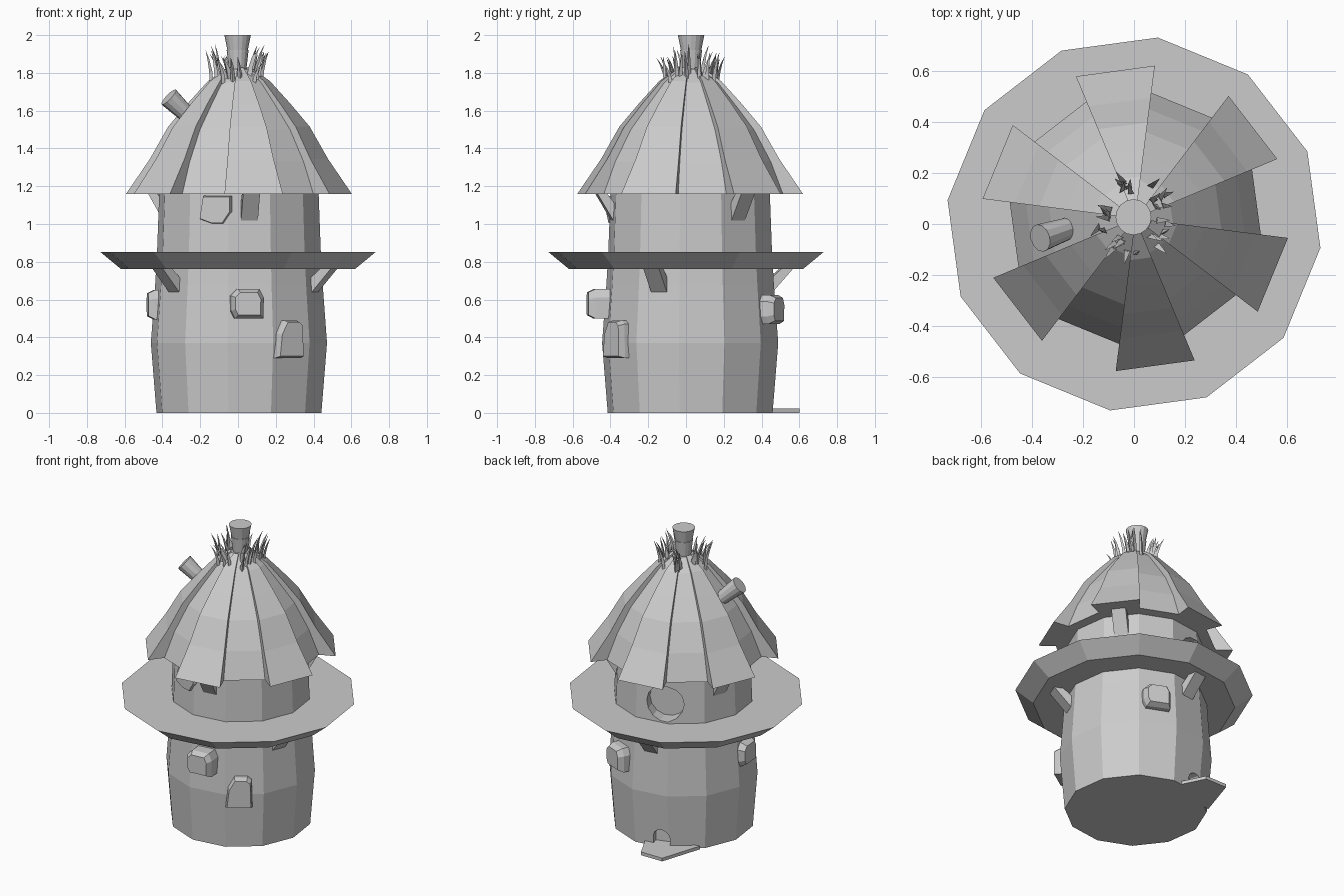
import bpy, math, random
from math import sin, cos, radians, pi
from mathutils import Vector, Matrix

if "Cube" in bpy.data.objects:
    bpy.data.objects.remove(bpy.data.objects["Cube"])

random.seed(4)
CX, CY = 0.005, 0.022
OFF = radians(22.7)          # angle of the first corner of every 12-sided part


def mesh(name, verts, faces, mat=Matrix()):
    me = bpy.data.meshes.new(name)
    me.from_pydata([mat @ Vector(v) for v in verts], [], faces)
    me.update()
    ob = bpy.data.objects.new(name, me)
    bpy.context.collection.objects.link(ob)
    return ob


def loft(name, rings, mat=Matrix()):
    """Closed solid through rings of equal length (counter-clockwise, going up)."""
    n = len(rings[0])
    faces = [[i * n + j, i * n + (j + 1) % n, (i + 1) * n + (j + 1) % n, (i + 1) * n + j]
             for i in range(len(rings) - 1) for j in range(n)]
    faces.append(list(range(n))[::-1])
    faces.append([(len(rings) - 1) * n + j for j in range(n)])
    return mesh(name, [v for r in rings for v in r], faces, mat)


def circle(r, z, n=12, off=OFF):
    return [(r * cos(off + 2 * pi * k / n), r * sin(off + 2 * pi * k / n), z) for k in range(n)]


def lathe(name, profile, mat, n=12, off=OFF):
    return loft(name, [circle(r, z, n, off) for r, z in profile], mat)


def radial(deg):
    """Local x points outward from the tower axis, y runs along the wall."""
    return Matrix.Translation((CX, CY, 0)) @ Matrix.Rotation(radians(deg), 4, 'Z')


axis = Matrix.Translation((CX, CY, 0))

# Tower wall, slightly barrel shaped
wall = lathe("tower_wall", [(.44, 0), (.47, .37), (.447, .68), (.437, .85), (.425, 1.17)], axis)


def cut(poly, deg, x0, x1):
    """Cut a recess with outline poly (y, z) into the wall."""
    cutter = loft("cutter", [[(x, y, z) for y, z in poly] for x in (x0, x1)], radial(deg))
    cutter.hide_render = True
    mod = wall.modifiers.new("recess", 'BOOLEAN')
    mod.operation, mod.solver, mod.object = 'DIFFERENCE', 'EXACT', cutter
    bpy.context.view_layer.objects.active = wall
    bpy.ops.object.modifier_apply(modifier=mod.name)
    bpy.data.objects.remove(cutter)


# Round balcony opening and small arched ground door at the back
cut([(.12 * cos(2 * pi * k / 14), .98 + .12 * sin(2 * pi * k / 14)) for k in range(14)], 109, .33, .6)
arch = [(-.055, .022), (.055, .022)] + [(.055 * cos(pi * k / 6), .075 + .05 * sin(pi * k / 6)) for k in range(7)]
cut(arch, 107, .38, .6)

# Balcony disc
lathe("balcony", [(.625, .762), (.735, .852)], Matrix.Translation((0, 0, 0)))

# Roof: twelve sectors, every second one raised
inner = [(.495, 1.16), (.43, 1.33), (.34, 1.50), (.245, 1.625), (.148, 1.748), (.06, 1.82)]
outer = [(.602, 1.16), (.475, 1.345), (.378, 1.515), (.272, 1.64), (.165, 1.757), (.064, 1.828)]
rings = []
for (ri, zi), (ro, zo) in zip(inner, outer):
    ring = []
    for k in range(12):
        r, z = ((ro, zo) if k % 2 == 0 else (ri, zi))
        for a in (OFF + k * pi / 6, OFF + (k + 1) * pi / 6):
            ring.append((r * cos(a), r * sin(a), z))
    rings.append(ring)
loft("roof", rings, axis)


# Braces under the roof and under the balcony
def brace(name, deg, profile):
    loft(name, [[(r, y, z) for r, z in profile] for y in (.045, -.045)], radial(deg))


for k in range(3):
    brace("roof_brace", 37.7 + 120 * k, [(.38, 1.0), (.405, 1.0), (.51, 1.175), (.46, 1.175), (.38, 1.07)])
    brace("balcony_brace", -22.3 + 120 * k, [(.40, .64), (.435, .64), (.55, .77), (.49, .77), (.40, .69)])


# Wall stones: outline in (y, z), tapering outward
def stone(deg, z, x1, outline, taper=.78):
    loft("wall_stone", [[(x, y * s, z + h * s) for y, h in outline]
                        for x, s in ((.36, 1), (x1 - .035, 1), (x1, taper))], radial(deg))


chunk = [(-.065, -.08), (.085, -.08), (.088, .03), (.065, .075), (-.05, .075), (-.085, .04), (-.085, -.04)]
stone(-85, .58, .545, chunk)
stone(66, .55, .515, chunk)
stone(184, .575, .485, chunk)
stone(-56, .39, .505, [(-.085, -.1), (.08, -.1), (.075, .08), (.05, .1), (-.03, .1), (-.07, .03)], .9)
stone(-107, 1.075, .44, [(-.02, -.075), (.045, -.075), (.09, -.01), (.09, .075), (-.07, .075), (-.09, -.05)], .92)

# Door step
step = [(.02, .40), (-.08, .60), (-.24, .60), (-.33, .32)]
loft("door_step", [[(x, y, z) for x, y in step] for z in (0, .022)])

# Roof-top pot
top = Matrix.Translation((-.002, .027, 0))
lathe("top_pot_neck", [(.042, 1.78), (.058, 1.92)], top, 16)
lathe("top_pot", [(.052, 1.91), (.07, 2.0)], top, 16)

# Tilted chimney pipe
a, b = Vector((-.25, -.015, 1.56)), Vector((-.367, -.055, 1.672))
tilt = Matrix.Translation(a) @ (b - a).to_track_quat('Z', 'Y').to_matrix().to_4x4()
lathe("chimney_pipe", [(.042, 0), (.055, (b - a).length)], tilt, 12)

# Grass tufts around the peak: five clusters of bent blades
for c in range(5):
    for k in range(7):
        deg = 42 + 72 * c + random.uniform(-23, 23)
        r0, h = random.uniform(.09, .15), random.uniform(.11, .19)
        lean, side = random.uniform(.005, .05), random.uniform(-.03, .03)
        z0 = 1.84 - .62 * r0
        blade = []
        for t, w in ((0, .013), (.4, .012), (.75, .007), (1, .0008)):
            x, y, z = r0 + lean * t * t, side * t * t, z0 - .02 + h * t
            blade.append([(x + w * .6, y, z), (x - w * .6, y + w, z), (x - w * .6, y - w, z)])
        loft("grass_blade", blade, Matrix.Translation((-.002, .027, 0)) @ Matrix.Rotation(radians(deg), 4, 'Z'))
